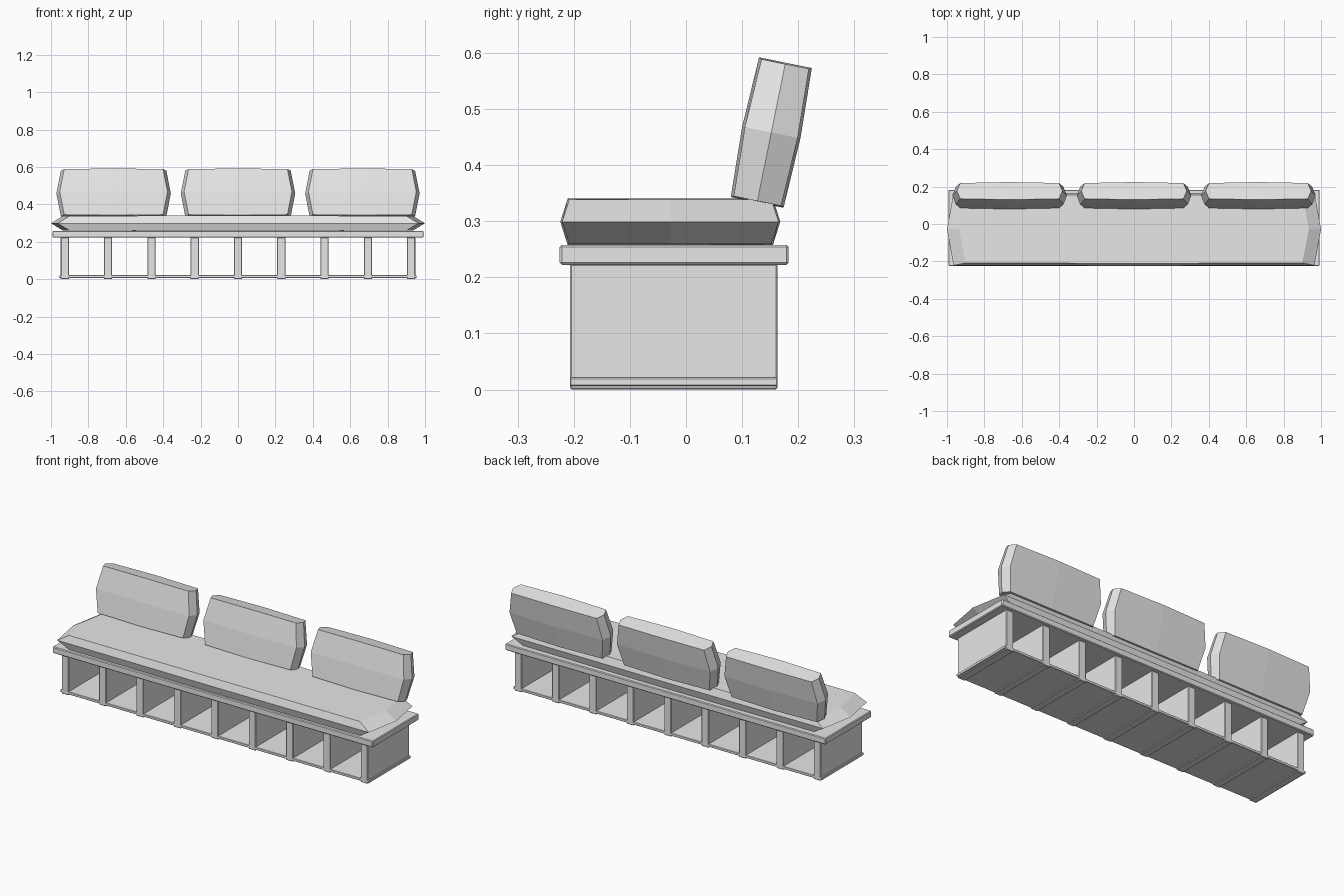
import bpy, bmesh
from mathutils import Vector, Matrix

cube = bpy.data.objects.get("Cube")
if cube:
    bpy.data.objects.remove(cube, do_unlink=True)

# One plain grey for the whole bench
grey = bpy.data.materials.new("plain grey")
grey.use_nodes = True
grey.diffuse_color = (0.8, 0.8, 0.8, 1)
grey.node_tree.nodes["Principled BSDF"].inputs["Base Color"].default_value = (0.8, 0.8, 0.8, 1)


def add_object(name, bm):
    mesh = bpy.data.meshes.new(name)
    bmesh.ops.recalc_face_normals(bm, faces=bm.faces)
    bm.to_mesh(mesh)
    bm.free()
    mesh.materials.append(grey)
    obj = bpy.data.objects.new(name, mesh)
    bpy.context.scene.collection.objects.link(obj)
    return obj


def box(name, low, high, bevel):
    """Box between two corners with slightly softened edges."""
    low, high = Vector(low), Vector(high)
    bm = bmesh.new()
    bmesh.ops.create_cube(bm, size=1)
    for v in bm.verts:
        v.co = (low + high) / 2 + v.co * (high - low)
    obj = add_object(name, bm)
    mod = obj.modifiers.new("soft edges", "BEVEL")
    mod.width = bevel
    mod.segments = 1
    return obj


def cushion(name, half, end_y, end_z, edge, bow, centre, tilt=0):
    """Faceted pillow: a cube split once per axis, its middles bulging outward."""
    bm = bmesh.new()
    bmesh.ops.create_cube(bm, size=2)
    bmesh.ops.subdivide_edges(bm, edges=bm.edges[:], cuts=1, use_grid_fill=True)
    for v in bm.verts:
        i, j, k = v.co
        v.co = (i * (half[0] - end_y * j * j - end_z * k * k),
                j * (half[1] - edge * k * k - bow * i * i),
                k * (half[2] - bow * i * i * 0.5))
    bm.transform(Matrix.Translation(centre) @ Matrix.Rotation(tilt, 4, "X"))
    return add_object(name, bm)


# Open shelf base: bottom board, nine dividers, top slab
box("bottom_board", (-0.955, -0.207, 0.006), (0.955, 0.163, 0.021), 0.002)
for n in range(9):
    x = (n - 4) * 0.2315
    box(f"divider_{n + 1}", (x - 0.022, -0.207, 0), (x + 0.022, 0.163, 0.224), 0.003)
box("top_slab", (-0.992, -0.225, 0.222), (0.992, 0.183, 0.258), 0.004)

# Long seat cushion
cushion("seat_cushion", (1.0, 0.196, 0.041), 0.035, 0.065, 0.013, 0.003,
        (0, -0.028, 0.299))

# Three leaning back cushions
for side, x in (("right", -0.665), ("middle", 0), ("left", 0.665)):
    cushion(f"{side}_back_cushion", (0.306, 0.053, 0.127), 0.018, 0.024, 0.005, 0.005,
            (x, 0.152, 0.458), tilt=-0.2)
